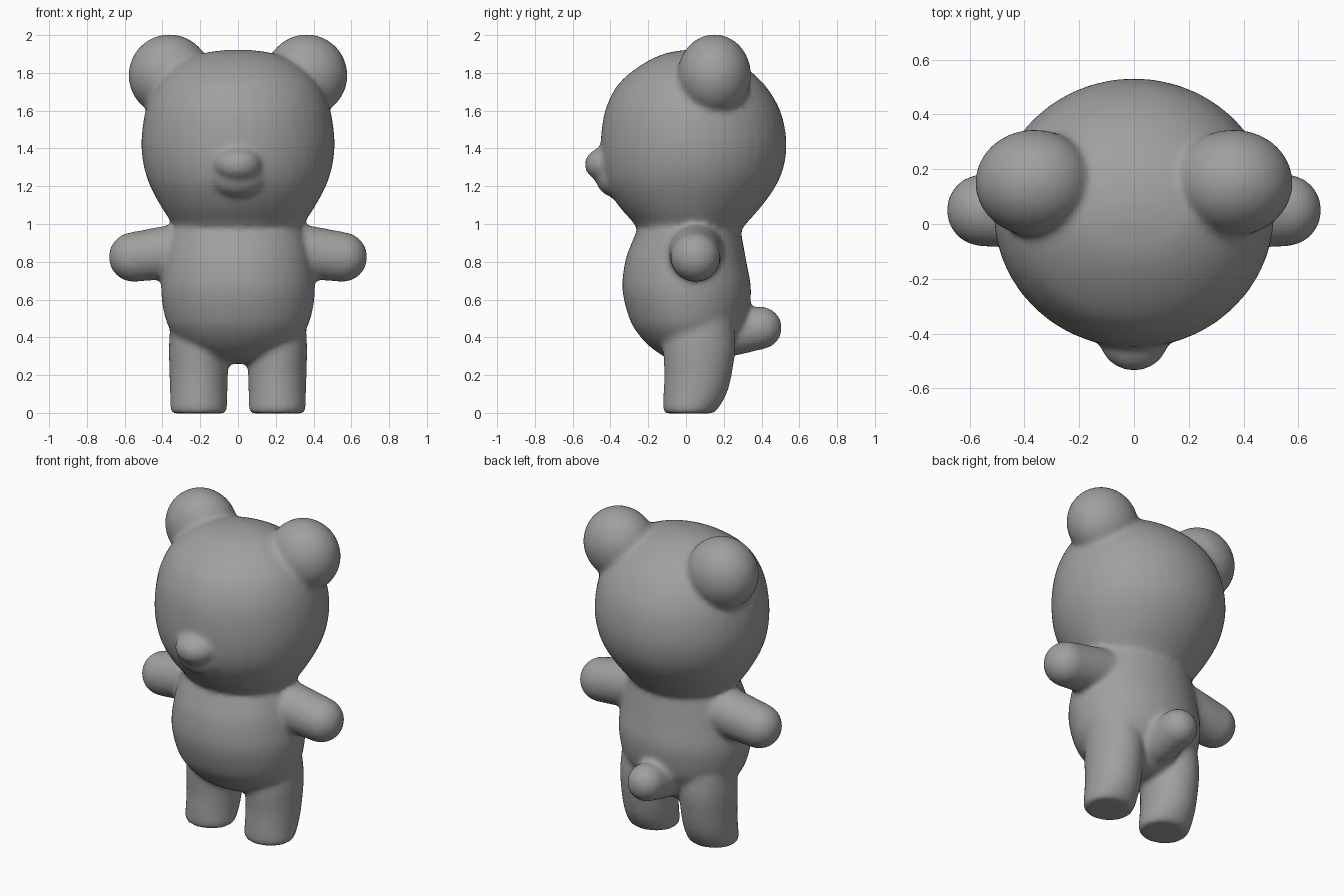
import bpy, bmesh, math
from mathutils import Vector, Matrix

if "Cube" in bpy.data.objects:
    bpy.data.objects.remove(bpy.data.objects["Cube"])

mesh = bpy.data.meshes.new("bear")
bear = bpy.data.objects.new("bear", mesh)
bpy.context.collection.objects.link(bear)
bm = bmesh.new()


def smooth_rows(rows, steps=4):
    """Catmull-Rom interpolation between profile rows."""
    out = []
    for i in range(len(rows) - 1):
        p = [Vector(rows[min(max(i + k, 0), len(rows) - 1)]) for k in (-1, 0, 1, 2)]
        for s in range(steps):
            t = s / steps
            out.append(0.5 * (2 * p[1] + (p[2] - p[0]) * t
                       + (2 * p[0] - 5 * p[1] + 4 * p[2] - p[3]) * t * t
                       + (3 * p[1] - p[0] - 3 * p[2] + p[3]) * t ** 3))
    return out + [Vector(rows[-1])]


def loft(rows, cx=0.0, n=40):
    """Closed loft; each row is (z, half width, front y, back y)."""
    rings = []
    for row in smooth_rows([Vector(r) for r in rows]):
        z, rx, y0, y1 = row
        ring = []
        for k in range(n):
            a = math.tau * k / n
            ring.append(bm.verts.new((cx + rx * math.cos(a),
                                      (y0 + y1) / 2 + (y1 - y0) / 2 * math.sin(a), z)))
        rings.append(ring)
    for a, b in zip(rings, rings[1:]):
        for k in range(n):
            j = (k + 1) % n
            bm.faces.new((a[k], a[j], b[j], b[k]))
    bm.faces.new(rings[0][::-1])
    bm.faces.new(rings[-1])


def ball(center, radii):
    bmesh.ops.create_uvsphere(bm, u_segments=40, v_segments=24, radius=1,
                              matrix=Matrix.Translation(center) @ Matrix.Diagonal((*radii, 1)))


def limb(p0, r0, p1, r1):
    """Round-ended tapered limb."""
    p0, p1 = Vector(p0), Vector(p1)
    d = p1 - p0
    rot = d.to_track_quat('Z', 'Y').to_matrix().to_4x4()
    bmesh.ops.create_cone(bm, cap_ends=True, segments=40, radius1=r0, radius2=r1,
                          depth=d.length, matrix=Matrix.Translation((p0 + p1) / 2) @ rot)
    ball(p0, (r0,) * 3)
    ball(p1, (r1,) * 3)


# Head
loft([(0.94, 0.27, -0.21, 0.24), (0.97, 0.32, -0.25, 0.29), (1.02, 0.36, -0.29, 0.335),
      (1.1, 0.412, -0.36, 0.405), (1.2, 0.465, -0.42, 0.475), (1.3, 0.498, -0.447, 0.517),
      (1.42, 0.512, -0.452, 0.532), (1.55, 0.5, -0.44, 0.515), (1.65, 0.473, -0.41, 0.475),
      (1.75, 0.42, -0.35, 0.405), (1.84, 0.325, -0.24, 0.3), (1.9, 0.2, -0.12, 0.18),
      (1.922, 0.06, 0.0, 0.08)])

# Body
loft([(0.26, 0.06, 0.0, 0.13), (0.29, 0.17, -0.1, 0.2), (0.35, 0.28, -0.19, 0.25),
      (0.42, 0.345, -0.255, 0.285), (0.5, 0.385, -0.3, 0.325), (0.65, 0.408, -0.337, 0.345),
      (0.8, 0.39, -0.323, 0.32), (0.9, 0.37, -0.288, 0.302), (0.98, 0.345, -0.25, 0.285),
      (1.04, 0.3, -0.2, 0.25)])

# Muzzle
ball((0, -0.425, 1.315), (0.125, 0.112, 0.092))
ball((0, -0.37, 1.25), (0.15, 0.11, 0.11))

# Tail
limb((0, 0.24, 0.42), 0.12, (0, 0.395, 0.45), 0.113)

for s in (-1, 1):
    # Ear
    ball((s * 0.363, 0.15, 1.787), (0.217, 0.195, 0.217))
    # Arm
    limb((s * 0.3, 0.05, 0.86), 0.145, (s * 0.553, 0.05, 0.825), 0.132)
    # Leg
    loft([(-0.003, 0.14, -0.11, 0.14), (0.02, 0.15, -0.122, 0.168), (0.1, 0.152, -0.12, 0.215),
          (0.2, 0.155, -0.115, 0.242), (0.35, 0.158, -0.12, 0.262), (0.48, 0.15, -0.1, 0.25)],
         cx=s * 0.208)

bm.normal_update()
bm.to_mesh(mesh)
bm.free()

# Fuse the parts and soften the joints
remesh = bear.modifiers.new("fuse", 'REMESH')
remesh.mode = 'VOXEL'
remesh.voxel_size = 0.016
remesh.use_smooth_shade = True
soften = bear.modifiers.new("soften", 'SMOOTH')
soften.factor = 0.5
soften.iterations = 10

# Plain grey plush
grey = bpy.data.materials.new("grey")
grey.diffuse_color = (0.35, 0.35, 0.35, 1)
grey.use_nodes = True
grey.node_tree.nodes["Principled BSDF"].inputs["Base Color"].default_value = grey.diffuse_color
mesh.materials.append(grey)
